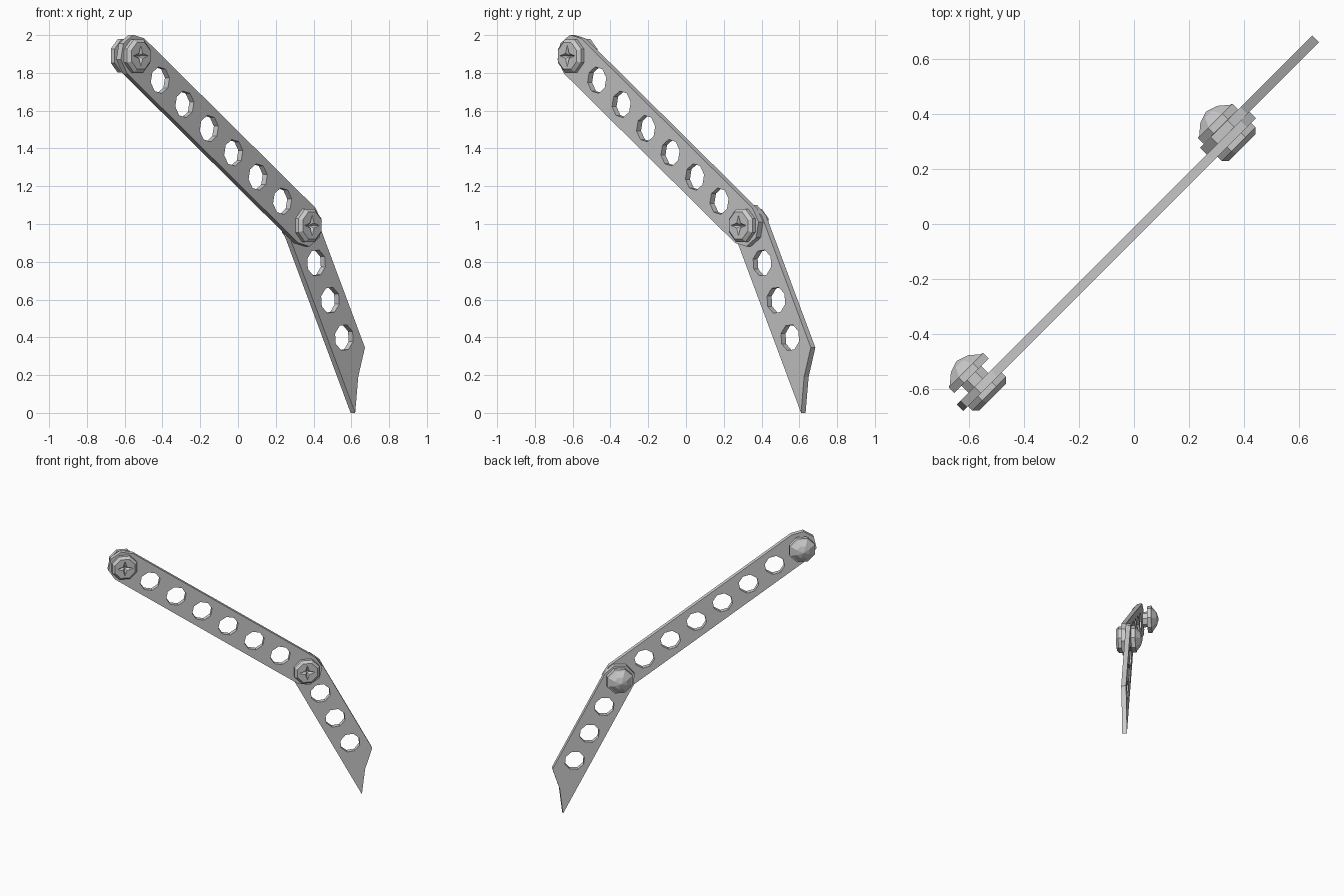
import bpy, bmesh, math
from mathutils import Matrix, Vector

if "Cube" in bpy.data.objects:
    bpy.data.objects.remove(bpy.data.objects["Cube"])

# Working plane: local x runs diagonally (+x+y), local y is up, local z is the head side
R = 0.5 ** 0.5
PLANE = Matrix(((R, 0, R, 0), (R, 0, -R, 0), (0, 1, 0, 0), (0, 0, 0, 1)))
TOP, JOINT = (-0.808, 1.89), (0.474, 0.992)
W = 0.113          # arm half width
STEP = 0.2235      # hole spacing
HALF_T = 0.017     # half plate thickness


def ring(r, cx=0, offset=0, start=0, count=8):
    return [(cx + r * math.cos(math.radians(45 * (start + k) + offset)),
             r * math.sin(math.radians(45 * (start + k) + offset))) for k in range(count)]


def arm(name, outline, holes, origin, angle, depth):
    """Flat plate with octagonal holes, extruded from a filled curve."""
    cu = bpy.data.curves.new(name, 'CURVE')
    cu.dimensions, cu.fill_mode, cu.extrude = '2D', 'BOTH', HALF_T
    for pts in [outline] + [ring(0.071, STEP * (i + 1)) for i in range(holes)]:
        sp = cu.splines.new('POLY')
        sp.points.add(len(pts) - 1)
        for p, (x, y) in zip(sp.points, pts):
            p.co = (x, y, 0, 1)
        sp.use_cyclic_u = True
        sp.use_smooth = False
    ob = bpy.data.objects.new(name, cu)
    bpy.context.collection.objects.link(ob)
    ob.matrix_world = (PLANE @ Matrix.Translation((*origin, depth))
                       @ Matrix.Rotation(math.radians(angle), 4, 'Z'))
    bpy.ops.object.select_all(action='DESELECT')
    bpy.context.view_layer.objects.active = ob
    ob.select_set(True)
    bpy.ops.object.convert(target='MESH')


def stack(name, profile, origin, star=False):
    """Octagonal turned part from (radius, depth) rings; optional cross recess at the end."""
    bm = bmesh.new()
    loops = [[bm.verts.new((x, y, d)) for x, y in ring(r, offset=22.5)] for r, d in profile]
    bm.faces.new(loops[0])
    if star:
        d = profile[-1][1]
        loops.append([bm.verts.new(((0.056, 0.019)[k % 2] * math.cos(k * math.pi / 4),
                                    (0.056, 0.019)[k % 2] * math.sin(k * math.pi / 4), d))
                      for k in range(8)])
        tip = d - 0.03
    else:
        tip = -0.104
    for a, b in zip(loops, loops[1:]):
        for k in range(8):
            j = (k + 1) % 8
            bm.faces.new((a[k], a[j], b[j], b[k]))
    apex = bm.verts.new((0, 0, tip))
    for k in range(8):
        bm.faces.new((loops[-1][k], loops[-1][(k + 1) % 8], apex))
    bmesh.ops.recalc_face_normals(bm, faces=bm.faces[:])
    me = bpy.data.meshes.new(name)
    bm.to_mesh(me)
    bm.free()
    ob = bpy.data.objects.new(name, me)
    bpy.context.collection.objects.link(ob)
    ob.matrix_world = PLANE @ Matrix.Translation((*origin, 0))


# Upper arm: both ends are half octagons
length = math.dist(TOP, JOINT)
arm("upper_arm", ring(W, start=2, count=5) + ring(W, length, start=-2, count=5),
    6, TOP, -35, 0.025)

# Lower arm: rounded at the joint, cut to a blade point at the bottom
arm("lower_arm", ring(W, start=2, count=5) + [(1.062, -W), (0.904, -0.004), (0.79, W)],
    3, JOINT, -62.2, -0.009)

# Bolts: shank and chamfered head with cross recess in front, flanged dome nut behind
for label, spot in (("top", TOP), ("joint", JOINT)):
    stack(label + "_bolt", [(0.055, -0.04), (0.055, 0.04), (0.094, 0.04),
                            (0.094, 0.064), (0.076, 0.081)], spot, star=True)
    stack(label + "_nut", [(0.096, -0.027), (0.096, -0.056), (0.085, -0.06),
                           (0.048, -0.089)], spot)
